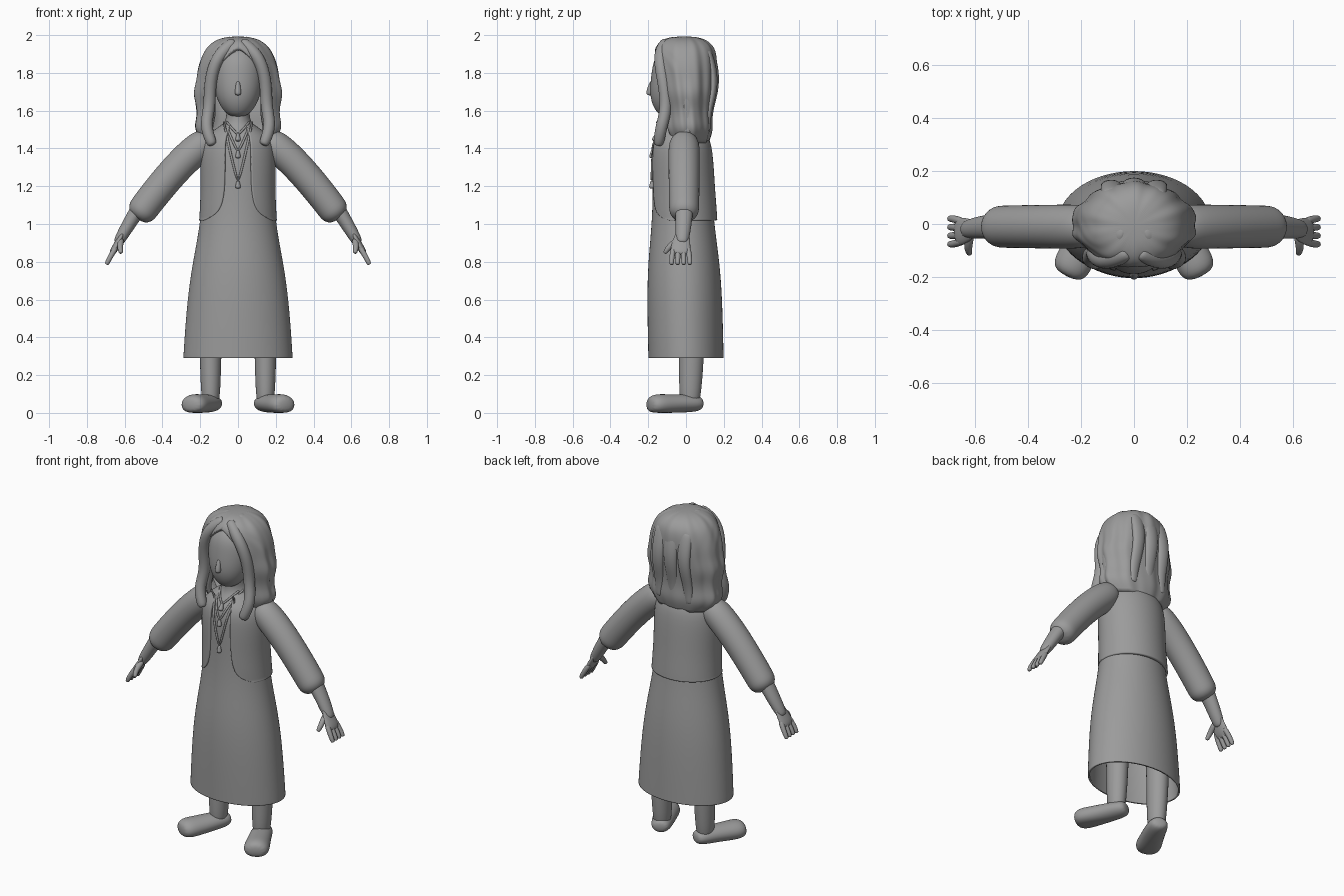
import bpy, bmesh
from math import sin, cos, pi, radians
from mathutils import Vector

cube = bpy.data.objects.get("Cube")
if cube:
    bpy.data.objects.remove(cube, do_unlink=True)

shade = (.33, .33, .33, 1)
grey = bpy.data.materials.new("plain grey")
grey.use_nodes = True
grey.diffuse_color = shade
grey.node_tree.nodes["Principled BSDF"].inputs["Base Color"].default_value = shade

ACROSS = Vector((1, 0, 0))
DEEP = Vector((0, 1, 0))


def finish(name, bm, levels=2, thickness=0):
    """Turn a bmesh into a smooth subdivided object."""
    for face in bm.faces:
        face.smooth = True
    mesh = bpy.data.meshes.new(name)
    bm.to_mesh(mesh)
    bm.free()
    mesh.materials.append(grey)
    ob = bpy.data.objects.new(name, mesh)
    bpy.context.collection.objects.link(ob)
    subdivision = ob.modifiers.new("smooth", "SUBSURF")
    subdivision.levels = subdivision.render_levels = levels
    if thickness:
        solid = ob.modifiers.new("thickness", "SOLIDIFY")
        solid.thickness = thickness
    return ob


def bridge(bm, rings):
    """Join neighbouring rings of vertices with quads."""
    for low, high in zip(rings, rings[1:]):
        for i in range(len(low) - 1):
            bm.faces.new((low[i], low[i + 1], high[i + 1], high[i]))


def shell(name, rows, centre, count=36, wave=0, thickness=0, closed=False):
    """Stacked ellipses: height, half width, half depth, half opening angle.
    The centre runs in y from the first to the second value going up."""
    bm = bmesh.new()
    rings = []
    bottom, top = rows[0][0], rows[-1][0]
    for z, width, depth, gap in rows:
        lift = (z - bottom) / (top - bottom)
        y = centre[0] + (centre[1] - centre[0]) * lift
        ring = []
        for i in range(count + 1):
            turn = radians(gap + (360 - 2 * gap) * i / count)
            ripple = 1 + wave * (cos(10 * turn) + cos(17 * turn + 9 * z) / 2)
            ring.append(bm.verts.new((width * ripple * sin(turn),
                                      y - depth * ripple * cos(turn), z)))
        rings.append(ring)
    bridge(bm, rings)
    if closed:
        bm.faces.new(rings[-1][:-1])
    bmesh.ops.remove_doubles(bm, verts=bm.verts, dist=.0001)
    return finish(name, bm, thickness=thickness)


def tube(name, path, start, end, flat=1, side=DEEP, count=12, levels=2):
    """Round-ended tube whose radius runs from start to end along the path."""
    bm = bmesh.new()
    path = [Vector(p) for p in path]
    last = len(path) - 1
    radii = [start + (end - start) * k / last for k in range(last + 1)]
    # Smaller rings beyond both ends make the rounded tips
    head = path[0] + (path[0] - path[1]).normalized() * start * .5
    tail = path[-1] + (path[-1] - path[-2]).normalized() * end * .5
    path = [head] + path + [tail]
    radii = [start * .6] + radii + [end * .6]
    grow = 3 / (2 + cos(2 * pi / count))
    rings = []
    for k, point in enumerate(path):
        along = (path[min(k + 1, last + 2)] - path[max(k - 1, 0)]).normalized()
        u = (side - along * side.dot(along)).normalized()
        v = along.cross(u) * flat
        ring = []
        for i in range(count):
            turn = 2 * pi * i / count
            co = point + (u * cos(turn) + v * sin(turn)) * radii[k] * grow
            co.z = max(co.z, 0)
            ring.append(bm.verts.new(co))
        rings.append(ring + ring[:1])
    bridge(bm, rings)
    bm.faces.new(rings[0][:-1])
    bm.faces.new(rings[-1][:-1])
    bmesh.ops.recalc_face_normals(bm, faces=bm.faces)
    return finish(name, bm, levels)


def pair(name, path, *sizes, **options):
    """Make a left tube and its mirrored right twin."""
    for word, sign in (("left_", 1), ("right_", -1)):
        mirrored = [(x * sign, y, z) for x, y, z in path]
        tube(word + name, mirrored, *sizes, **options)


# Long dress with an open hem, running up into the neck
dress = shell("dress", [
    (.29, .29, .2, 0), (.31, .29, .2, 0), (.6, .27, .2, 0), (.8, .24, .19, 0),
    (1, .2, .165, 0), (1.2, .185, .155, 0), (1.4, .19, .155, 0), (1.47, .15, .13, 0),
    (1.52, .08, .09, 0), (1.56, .06, .08, 0), (1.64, .06, .08, 0)],
    centre=(0, -.03), thickness=.01)

# Open jacket with rounded front corners
shell("jacket", [
    (1.02, .207, .176, 60), (1.04, .206, .176, 42), (1.08, .203, .175, 26),
    (1.2, .197, .17, 21), (1.4, .203, .167, 21), (1.47, .17, .145, 23),
    (1.53, .08, .095, 30)], centre=(-.01, -.03), thickness=.02)

# Sleeves, forearms and palms
pair("sleeve", [(.18, -.01, 1.43), (.29, -.01, 1.335), (.4, -.01, 1.21),
                (.49, -.01, 1.095), (.515, -.01, 1.06)], .084, .078)
pair("forearm", [(.5, -.01, 1.12), (.56, -.01, 1.03), (.63, -.02, .91)],
     .052, .036, flat=.85)
pair("palm", [(.615, -.02, .94), (.635, -.025, .9), (.658, -.03, .86)],
     .04, .055, flat=.36)

# Four spread fingers and a thumb
for i in range(4):
    spread = .02 - .032 * i
    root = -.027 + (spread + .027) * .8
    pair(f"finger_{i + 1}", [(.65, root, .87), (.68, spread, .82), (.694, spread, .79)],
         .015, .012, count=8)
pair("thumb", [(.62, -.05, .91), (.626, -.09, .88), (.62, -.11, .85)],
     .018, .012, count=8)

# Legs and turned-out shoes
pair("leg", [(.145, .03, .5), (.145, .03, .3), (.145, .02, .06)], .072, .058, flat=.87)
pair("shoe", [(.13, .06, .05), (.165, -.02, .05), (.205, -.1, .045), (.238, -.165, .043)],
     .056, .074, flat=.78, side=ACROSS)

# Head and nose
shell("head", [
    (1.57, .02, .02, 0), (1.575, .055, .055, 0), (1.63, .1, .1, 0), (1.7, .125, .125, 0),
    (1.8, .137, .13, 0), (1.88, .13, .13, 0), (1.95, .07, .08, 0)],
    centre=(-.09, -.03), count=24, closed=True)
tube("nose", [(0, -.182, 1.75), (0, -.19, 1.72), (0, -.194, 1.69)], .01, .018, side=ACROSS)

# Hair mass, open around the face
shell("hair", [
    (1.43, .18, .11, 50), (1.5, .24, .135, 38), (1.56, .222, .13, 36), (1.62, .22, .135, 36),
    (1.69, .243, .15, 35), (1.76, .22, .16, 36), (1.83, .215, .165, 32), (1.9, .19, .165, 15),
    (1.945, .16, .15, 0), (1.98, .11, .11, 0), (1.993, .04, .05, 0)],
    centre=(.01, -.01), count=72, wave=.022, thickness=.03, closed=True)

# Wavy locks parted at the middle
pair("front_lock", [(.03, -.11, 1.955), (.11, -.145, 1.89), (.15, -.12, 1.76),
                    (.148, -.1, 1.62), (.175, -.13, 1.52), (.14, -.145, 1.43)], .034, .03)
pair("crown_lock", [(.05, -.04, 1.968), (.13, 0, 1.93), (.19, .02, 1.8), (.212, .01, 1.67),
                    (.19, .01, 1.58), (.205, 0, 1.49)], .045, .035, flat=.6)
back = [(.12, 1.91), (.152, 1.8), (.148, 1.7), (.12, 1.6), (.12, 1.51)]
tube("centre_back_lock", [(0, y, z) for y, z in back], .05, .03, flat=.6, side=ACROSS)
pair("back_lock", [(.08 + .02 * i / 4, y - .005, z - .01) for i, (y, z) in enumerate(back)],
     .045, .025, flat=.6, side=ACROSS)

# Three necklaces laid on the bodice, each with a pendant
bpy.context.view_layer.update()
bodice = dress.evaluated_get(bpy.context.evaluated_depsgraph_get())


def on_chest(x, z):
    hit, spot, normal, index = bodice.ray_cast(Vector((x, -1, z)), DEEP)
    return x, (spot.y if hit else -.15) - .005, z


for i, (reach, low) in enumerate(((.06, 1.475), (.07, 1.385), (.075, 1.225))):
    steps = [k / 8 for k in range(-8, 9)]
    chain = [on_chest(reach * s, low + (1.54 - low) * abs(s) ** 1.15) for s in steps]
    tube(f"necklace_{i + 1}", chain, .006, .006, count=6, levels=1)
    drop = [on_chest(0, low - .01 * k) for k in range(4)]
    tube(f"pendant_{i + 1}", drop, .008, .015, side=ACROSS, count=8)
